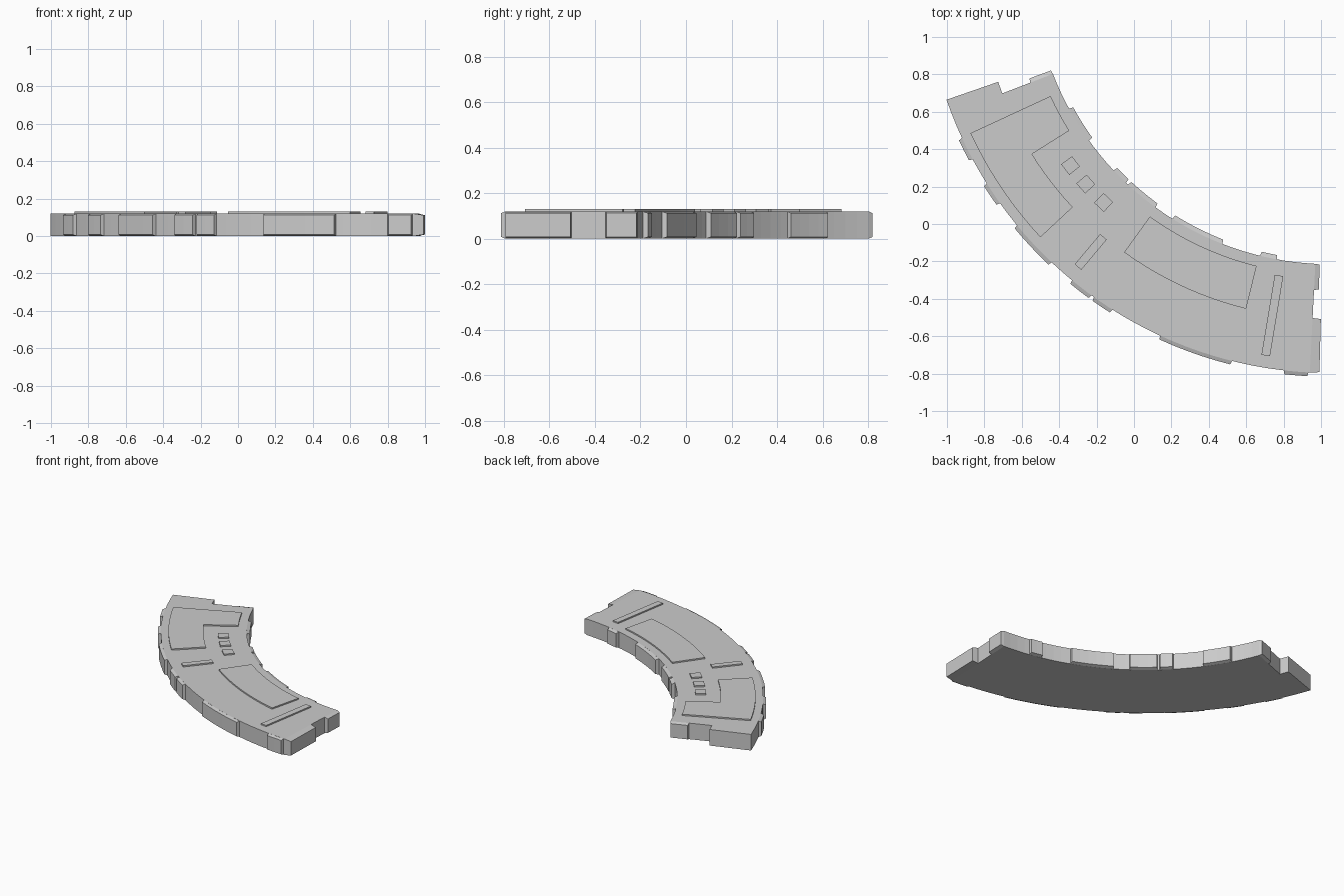
import bpy
from math import cos, sin, radians

if "Cube" in bpy.data.objects:
    bpy.data.objects.remove(bpy.data.objects["Cube"])

# Everything lies on a ring segment around this centre
CX, CY = 1.05, 1.375
R_IN, R_OUT = 1.59, 2.172
A_LEFT, A_STEP, A_RIGHT = 199.1, 201.1, 267.1
TOP = 0.12


def polar(r, a):
    return (CX + r * cos(radians(a)), CY + r * sin(radians(a)))


def arc(r, a0, a1, step=2.0):
    n = max(1, round(abs(a1 - a0) / step))
    return [polar(r, a0 + (a1 - a0) * i / n) for i in range(n + 1)]


def make(name, verts, faces):
    me = bpy.data.meshes.new(name)
    me.from_pydata(verts, [], faces)
    me.validate()
    ob = bpy.data.objects.new(name, me)
    bpy.context.collection.objects.link(ob)
    bpy.context.view_layer.objects.active = ob
    ob.select_set(True)
    bpy.ops.object.mode_set(mode='EDIT')
    bpy.ops.mesh.select_all(action='SELECT')
    bpy.ops.mesh.normals_make_consistent(inside=False)
    bpy.ops.object.mode_set(mode='OBJECT')
    ob.select_set(False)
    return ob


def slab(name, pts, z0, z1):
    n = len(pts)
    verts = [(x, y, z) for z in (z0, z1) for x, y in pts]
    faces = [list(range(n)), list(range(n, 2 * n))]
    faces += [(i, (i + 1) % n, (i + 1) % n + n, i + n) for i in range(n)]
    return make(name, verts, faces)


def edge_panel(name, base, tip, z_in=0.008):
    """Tapered panel: full height at the body wall, slightly smaller outside."""
    n = len(base)
    verts = [(x, y, z) for (x, y) in base for z in (0, TOP)]
    verts += [(x, y, z) for (x, y) in tip for z in (z_in, TOP - z_in)]
    faces = []
    for i in range(n - 1):
        b, t = 2 * i, 2 * n + 2 * i
        faces += [(t, t + 2, t + 3, t + 1), (b, b + 2, t + 2, t),
                  (b + 1, t + 1, t + 3, b + 3), (b, b + 1, b + 3, b + 2)]
    for i in (0, n - 1):
        b, t = 2 * i, 2 * n + 2 * i
        faces.append((b, b + 1, t + 1, t))
    return make(name, verts, faces)


def sector(r0, r1, a0, a1):
    return arc(r0, a0, a1) + arc(r1, a1, a0)


# Curved body with a step cut into the left end
slab("curved_body",
     arc(R_OUT, A_LEFT, A_RIGHT) + arc(R_IN, A_RIGHT, A_STEP)
     + [polar(1.88, A_STEP), polar(1.88, A_LEFT)], 0, TOP)

# Raised panels along the outer and inner walls
outer = [(204.9, 208.3), (212.2, 215.6), (219.5, 226.7), (230.5, 234.0),
         (234.4, 237.6), (245.2, 256.0), (263.4, 266.9)]
inner = [(208.5, 215.8), (223.2, 226.6), (227.1, 234.0), (237.9, 248.7),
         (256.3, 259.7)]
for side, r, d, spans in (("outer", R_OUT, 0.02, outer),
                          ("inner", R_IN, -0.023, inner)):
    for i, (a0, a1) in enumerate(spans):
        n = a1 - a0
        k = max(1, round(n / 2))
        # the base sits slightly inside the wall so facets never leave a gap
        edge_panel(f"{side}_wall_panel_{i + 1}",
                   arc(r - d * 0.05, a0, a1, n / k),
                   arc(r + d, a0 + 0.15, a1 - 0.15, (n - 0.3) / k))

# Raised panels on the two ends
for name, r0, r1, a0, a1 in (("left_end_panel", R_IN, 1.72, A_STEP, 200.35),
                             ("right_end_inner_panel", R_IN, 1.73, A_RIGHT, 267.95),
                             ("right_end_outer_panel", 1.88, R_OUT, A_RIGHT, 268.45)):
    edge_panel(name, [polar(r0, a0), polar(r1, a0)],
               [polar(r0 + 0.004, a1), polar(r1 - 0.004, a1)])

# Thin plates on the top
Z0, Z1 = TOP - 0.005, TOP + 0.01
slab("l_shaped_plate", arc(2.12, 204.8, 223) + arc(1.884, 223, 212.1)
     + arc(1.648, 212.1, 204.8), Z0, Z1)
slab("large_curved_plate", sector(1.647, 1.883, 234.15, 256.15), Z0, Z1)
for i, a in enumerate((217.4, 221.6, 226.1)):
    slab(f"small_square_plate_{i + 1}",
         sector(1.713, 1.785, a - 1.15, a + 1.15), Z0, Z1)

# Straight radial bars of constant width
for name, r0, r1, a in (("short_bar", 1.886, 2.097, 229.95),
                        ("long_bar", 1.673, 2.107, 260.55)):
    tx, ty = -sin(radians(a)) * 0.023, cos(radians(a)) * 0.023
    (x0, y0), (x1, y1) = polar(r0, a), polar(r1, a)
    slab(name, [(x0 - tx, y0 - ty), (x0 + tx, y0 + ty),
                (x1 + tx, y1 + ty), (x1 - tx, y1 - ty)], Z0, Z1)
